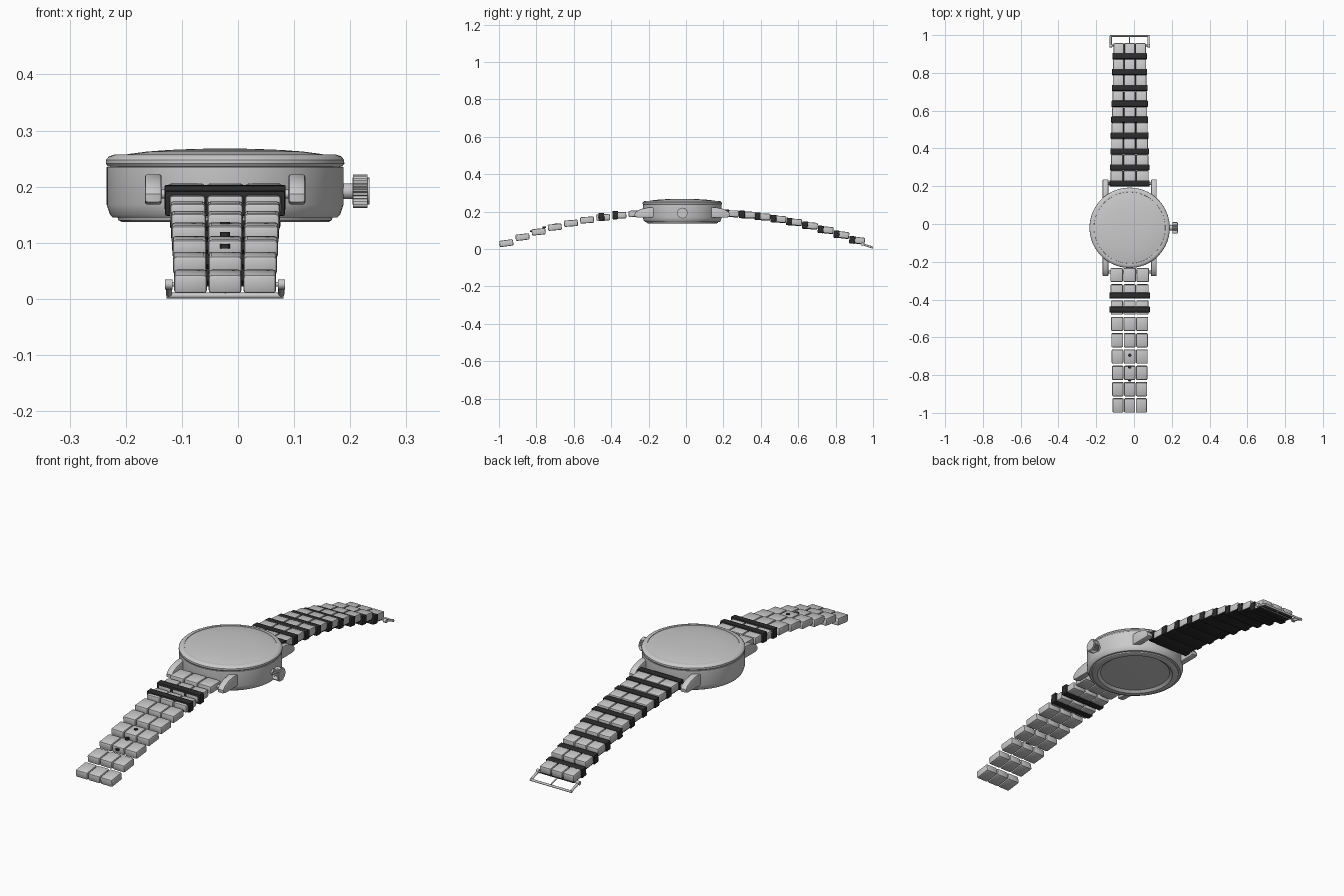
import bpy, bmesh, math
from mathutils import Matrix, Vector

cube = bpy.data.objects.get("Cube")
if cube:
    bpy.data.objects.remove(cube, do_unlink=True)

CX, CY = -0.023, -0.02      # centre of the case


def material(name, rgb):
    m = bpy.data.materials.new(name)
    m.use_nodes = True
    m.diffuse_color = (*rgb, 1)
    m.node_tree.nodes["Principled BSDF"].inputs["Base Color"].default_value = (*rgb, 1)
    return m


STEEL = material("light grey metal", (0.6, 0.59, 0.6))
DARK = material("black rubber", (0.025, 0.025, 0.025))


def finish(name, bm, mat, angle=35):
    bmesh.ops.recalc_face_normals(bm, faces=bm.faces)
    me = bpy.data.meshes.new(name)
    bm.to_mesh(me)
    bm.free()
    me.materials.append(mat)
    me.shade_smooth()
    me.set_sharp_from_angle(angle=math.radians(angle))
    ob = bpy.data.objects.new(name, me)
    bpy.context.collection.objects.link(ob)
    return ob


def add_box(bm, centre, size, bevel=0.0, tilt=0.0):
    mat = Matrix.Translation(centre) @ Matrix.Rotation(tilt, 4, 'X') @ Matrix.Diagonal((*size, 1))
    verts = bmesh.ops.create_cube(bm, size=1, matrix=mat)["verts"]
    if bevel:
        edges = list({e for v in verts for e in v.link_edges})
        bmesh.ops.bevel(bm, geom=edges, offset=bevel, segments=2, profile=0.5, affect='EDGES')


def add_rod(bm, a, b, r, sides=12):
    a, b = Vector(a), Vector(b)
    rot = (b - a).to_track_quat('Z', 'Y').to_matrix().to_4x4()
    bmesh.ops.create_cone(bm, cap_ends=True, segments=sides, radius1=r, radius2=r,
                          depth=(b - a).length, matrix=Matrix.Translation((a + b) / 2) @ rot)


def lathe(name, profile, mat, steps=96):
    bm = bmesh.new()
    vs = [bm.verts.new((r, 0, z)) for r, z in profile]
    es = [bm.edges.new(p) for p in zip(vs, vs[1:])]
    bmesh.ops.spin(bm, geom=vs + es, cent=(0, 0, 0), axis=(0, 0, 1),
                   angle=math.tau, steps=steps, use_merge=True)
    bmesh.ops.remove_doubles(bm, verts=bm.verts, dist=1e-5)
    bmesh.ops.translate(bm, verts=bm.verts, vec=(CX, CY, 0))
    return finish(name, bm, mat)


# Case, bezel, crystal and back
lathe("case_body", [(0.19, 0.145), (0.2, 0.145), (0.205, 0.15), (0.211, 0.168),
                    (0.211, 0.235), (0.19, 0.237)], STEEL)
lathe("bezel", [(0.2, 0.235), (0.209, 0.236), (0.2125, 0.241), (0.212, 0.248),
                (0.207, 0.254), (0.198, 0.257), (0.189, 0.257), (0.187, 0.25)], STEEL)
lathe("crystal", [(0.189, 0.255), (0.17, 0.2585), (0.14, 0.2625), (0.1, 0.2655),
                  (0.05, 0.2675), (0, 0.268)], STEEL)
lathe("case_back", [(0.192, 0.147), (0.19, 0.14), (0.185, 0.1375), (0.165, 0.1375),
                    (0.152, 0.147), (0.08, 0.145), (0, 0.144)], STEEL)

# Four lugs, extruded from one side profile
LUG = [(0.14, 0.222), (0.185, 0.222), (0.22, 0.214), (0.245, 0.201),
       (0.256, 0.187), (0.255, 0.173), (0.24, 0.168), (0.14, 0.168)]
for sx, side in ((1, "left"), (-1, "right")):
    for sy, end in ((-1, "front"), (1, "back")):
        bm = bmesh.new()
        x = CX + sx * 0.128
        f = bm.faces.new([bm.verts.new((x - 0.015, CY + sy * d, z)) for d, z in LUG])
        ext = bmesh.ops.extrude_face_region(bm, geom=[f])["geom"]
        bmesh.ops.translate(bm, vec=(0.03, 0, 0),
                            verts=[g for g in ext if isinstance(g, bmesh.types.BMVert)])
        rims = [e for e in bm.edges if abs(e.verts[0].co.x - e.verts[1].co.x) < 1e-5]
        bmesh.ops.bevel(bm, geom=rims, offset=0.005, segments=2, profile=0.5, affect='EDGES')
        finish(f"{end}_{side}_lug", bm, STEEL)

# Crown with ribbed rim, and its stem
CZ = 0.192
bm = bmesh.new()
add_rod(bm, (0.17, CY, CZ), (0.21, CY, CZ), 0.014, 20)
finish("crown_stem", bm, STEEL)
bm = bmesh.new()
teeth = 28
ring = []
for i in range(teeth * 2):
    r, a = (0.03, 0.0265)[i % 2], math.tau * i / (teeth * 2)
    ring.append(bm.verts.new((0.205, CY + r * math.cos(a), CZ + r * math.sin(a))))
ext = bmesh.ops.extrude_face_region(bm, geom=[bm.faces.new(ring)])["geom"]
bmesh.ops.translate(bm, vec=(0.026, 0, 0),
                    verts=[g for g in ext if isinstance(g, bmesh.types.BMVert)])
add_rod(bm, (0.204, CY, CZ), (0.234, CY, CZ), 0.024, 24)
finish("crown", bm, STEEL, 20)


# Strap shape: height, half width and lean at a given y
def strap_z(y):
    return 0.197 - 0.182 * abs(y) ** 2.3


def half_width(y):
    return 0.108 - (0.023 if y > 0 else 0.016) * abs(y)


def lean(y):
    return -math.copysign(0.14 * abs(y) ** 1.3, y)


def link_row(name, y):
    bm = bmesh.new()
    w = half_width(y) * 2 / 3
    for k in (-1, 0, 1):
        add_box(bm, (CX + k * w, y, strap_z(y)), (w - 0.003, 0.074, 0.034), 0.006, lean(y))
    finish(name, bm, STEEL)


def dark_band(name, y, z, depth, height, margin):
    bm = bmesh.new()
    add_box(bm, (CX, y, z), (half_width(y) * 2 + margin, depth, height), 0.003, lean(y))
    finish(name, bm, DARK)


# Nine link rows each side; the back half has a dark lining and joints
for i in range(9):
    link_row(f"front_link_row_{i + 1}", -0.27 - 0.0863 * i)
    y = 0.246 + 0.0842 * i
    z = strap_z(y)
    link_row(f"back_link_row_{i + 1}", y)
    dark_band(f"back_joint_{i + 1}", y - 0.031, z + 0.002, 0.031, 0.04, 0.006)
    dark_band(f"back_lining_{i + 1}", y, z - 0.014, 0.07, 0.012, -0.006)

# Two keeper loops on the front half
for i, y in enumerate((-0.378, -0.452)):
    dark_band(f"keeper_loop_{i + 1}", y, strap_z(y) + 0.003, 0.03, 0.044, 0.012)

# Adjustment holes
bm = bmesh.new()
for y in (-0.695, -0.757, -0.826):
    top = strap_z(y) + 0.0185
    add_rod(bm, (CX, y, top - 0.008), (CX, y, top), 0.009, 16)
finish("adjustment_holes", bm, DARK)

# Spring bars between the lugs
for name, y in (("front_spring_bar", CY - 0.235), ("back_spring_bar", CY + 0.235)):
    bm = bmesh.new()
    add_rod(bm, (CX - 0.12, y, 0.187), (CX + 0.12, y, 0.187), 0.008)
    finish(name, bm, STEEL)

# Buckle frame and tongue
bm = bmesh.new()
for s in (-1, 1):
    add_rod(bm, (CX + s * 0.1, 0.94, 0.027), (CX + s * 0.1, 0.996, 0.008), 0.0055)
    add_rod(bm, (CX + s * 0.094, 0.943, 0.026), (CX + s * 0.107, 0.943, 0.026), 0.009)
add_rod(bm, (CX - 0.104, 0.995, 0.006), (CX + 0.104, 0.995, 0.006), 0.005)
add_rod(bm, (CX - 0.104, 0.945, 0.026), (CX + 0.104, 0.945, 0.026), 0.004)
finish("buckle_frame", bm, STEEL)
bm = bmesh.new()
add_rod(bm, (CX, 0.943, 0.027), (CX, 0.996, 0.012), 0.003)
finish("buckle_tongue", bm, STEEL)
